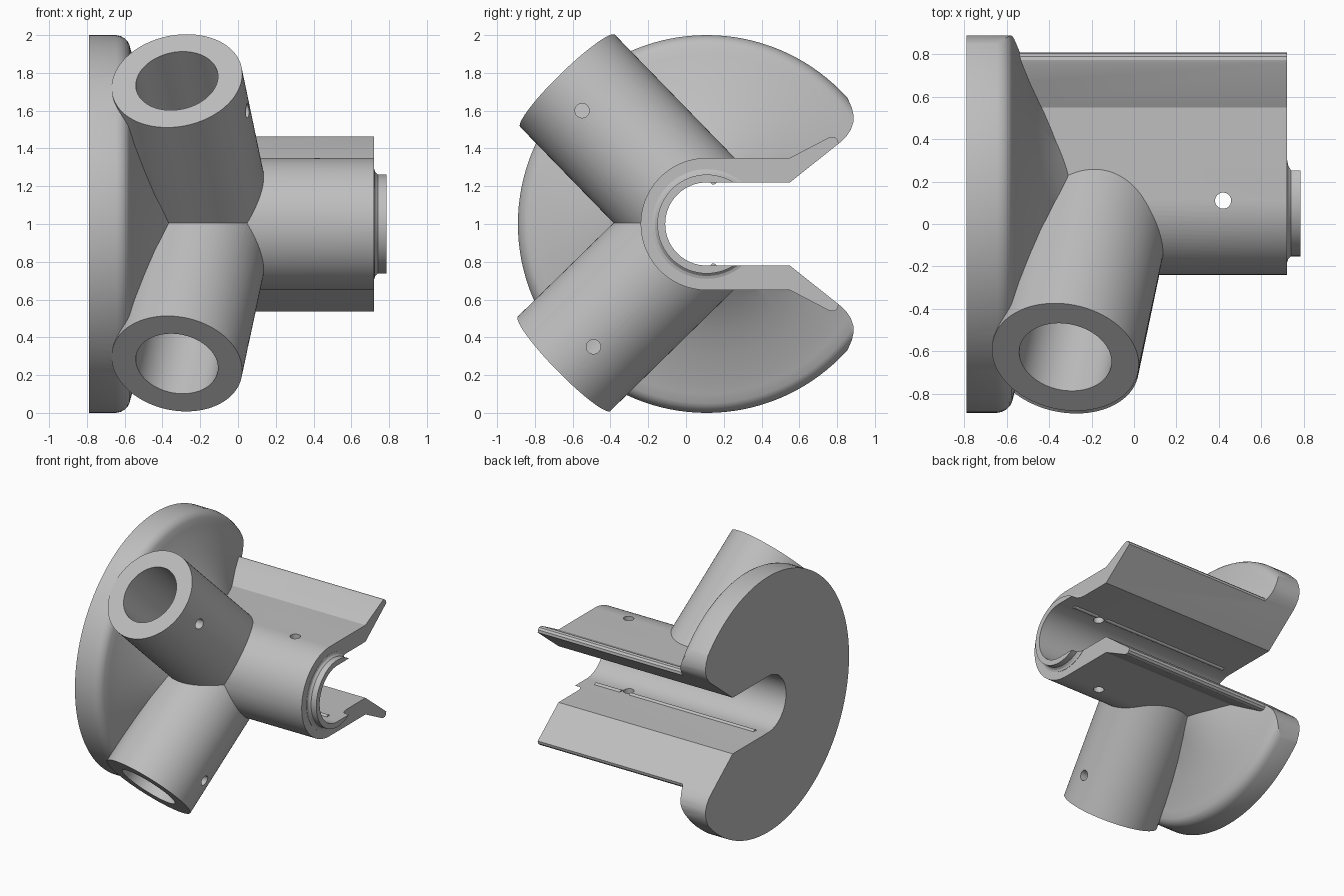
import bpy, bmesh
from math import cos, sin, pi, radians
from mathutils import Vector

if "Cube" in bpy.data.objects:
    bpy.data.objects.remove(bpy.data.objects["Cube"], do_unlink=True)

grey = bpy.data.materials.new("plain_grey")
grey.use_nodes = True
colour = (0.52, 0.52, 0.52, 1)
grey.diffuse_color = colour
grey.node_tree.nodes["Principled BSDF"].inputs["Base Color"].default_value = colour

CY, CZ = 0.11, 1.0          # main axis, running along x
BORE, OUTER = 0.22, 0.35    # radii shared by all three tubes
X = Vector((1, 0, 0))


def finish(name, bm):
    bmesh.ops.recalc_face_normals(bm, faces=bm.faces)
    mesh = bpy.data.meshes.new(name)
    bm.to_mesh(mesh)
    bm.free()
    mesh.materials.append(grey)
    obj = bpy.data.objects.new(name, mesh)
    bpy.context.scene.collection.objects.link(obj)
    return obj


def lathe(name, profile, origin, direction, segments=96):
    """Closed solid of (distance, radius) rings around a direction."""
    bm = bmesh.new()
    turn = direction.to_track_quat('Z', 'Y')
    rings = []
    for d, r in profile:
        rings.append([bm.verts.new(origin + turn @ Vector(
            (r * cos(2 * pi * i / segments), r * sin(2 * pi * i / segments), d)))
            for i in range(segments)])
    for a, b in zip(rings, rings[1:]):
        for i in range(segments):
            j = (i + 1) % segments
            bm.faces.new((a[i], a[j], b[j], b[i]))
    bm.faces.new(rings[0])
    bm.faces.new(rings[-1])
    return finish(name, bm)


def prism(name, radius, upper, x0, x1):
    """Half round on the -y side, mirrored upper outline on the +y side."""
    arc = [(CY + radius * cos(a), radius * sin(a))
           for a in (pi * (0.5 + i / 48) for i in range(49))]
    outline = arc + [(y, -z) for y, z in upper] + upper[::-1]
    bm = bmesh.new()
    face = bm.faces.new([bm.verts.new((x0, y, CZ + z)) for y, z in outline])
    ext = bmesh.ops.extrude_face_region(bm, geom=[face])["geom"]
    bmesh.ops.translate(bm, vec=(x1 - x0, 0, 0),
                        verts=[v for v in ext if isinstance(v, bmesh.types.BMVert)])
    return finish(name, bm)


def combine(base, tool, operation):
    mod = base.modifiers.new(operation, 'BOOLEAN')
    mod.operation, mod.solver, mod.object = operation, 'EXACT', tool
    graph = bpy.context.evaluated_depsgraph_get()
    result = bpy.data.meshes.new_from_object(base.evaluated_get(graph))
    base.modifiers.clear()
    base.data = result
    bpy.data.objects.remove(tool, do_unlink=True)


# Domed flange disc
axis = Vector((0, CY, CZ))
body = lathe("pipe_connector", [
    (-0.79, 1.0), (-0.645, 1.0), (-0.62, 0.994), (-0.60, 0.983), (-0.585, 0.968),
    (-0.575, 0.95), (-0.562, 0.9), (-0.545, 0.84), (-0.495, 0.7), (-0.44, 0.57),
    (-0.37, 0.45), (-0.31, 0.37), (-0.25, 0.3)], axis, X, 128)

# Main sleeve with flared lips, and its end collar
sleeve = prism("sleeve", OUTER, [(0.55, 0.35), (0.755, 0.457), (0.772, 0.462),
               (0.79, 0.459), (0.804, 0.445), (0.808, 0.42)], -0.70, 0.72)
combine(body, sleeve, 'UNION')
collar = lathe("collar", [(0.5, 0.29), (0.722, 0.29), (0.727, 0.275),
                          (0.74, 0.262), (0.785, 0.262)], axis, X)
combine(body, collar, 'UNION')

# Two slanted socket arms
root = Vector((-0.165, CY, CZ))
arms = []
for angle in (radians(45.8), radians(-44.4)):
    way = Vector((-0.15, -cos(angle), sin(angle)))
    length = 1.057 * way.length
    arms.append((way.normalized(), length))
for way, length in arms:
    combine(body, lathe("arm", [(0, OUTER), (length, OUTER)], root, way), 'UNION')

# Open slot through the sleeve and disc, with a rounded mouth
slot = prism("slot", BORE, [(0.55, 0.22), (0.82, 0.435), (0.85, 0.465), (0.873, 0.5),
             (0.886, 0.54), (0.888, 0.57), (0.878, 0.615), (0.85, 0.68), (1.3, 0.9)],
             -1.0, 1.0)
combine(body, slot, 'DIFFERENCE')

# Socket bores
for way, length in arms:
    bore = lathe("bore", [(0.37, BORE), (length + 0.1, BORE)], root, way)
    combine(body, bore, 'DIFFERENCE')

# Pin holes
holes = [((0.42, CY, 0.4), Vector((0, 0, 1)), 1.2),
         ((-0.3, -0.55, 1.6), X, 0.6), ((-0.3, -0.49, 0.35), X, 0.6)]
for start, way, depth in holes:
    drill = lathe("drill", [(0, 0.038), (depth, 0.038)], Vector(start), way, 32)
    combine(body, drill, 'DIFFERENCE')

# Thin rails inside the slot
rails = []
for side, label in ((1, "upper"), (-1, "lower")):
    for x0, x1, part in ((-0.7, 0.38, "long"), (0.46, 0.68, "short")):
        rails.append(lathe(f"{label}_{part}_rail", [(x0, 0.018), (x1, 0.018)],
                           Vector((0, 0.145, CZ + side * 0.227)), X, 16))

bpy.ops.object.select_all(action='DESELECT')
for obj in [body] + rails:
    obj.select_set(True)
bpy.context.view_layer.objects.active = body
bpy.ops.object.shade_smooth_by_angle(angle=radians(25))
